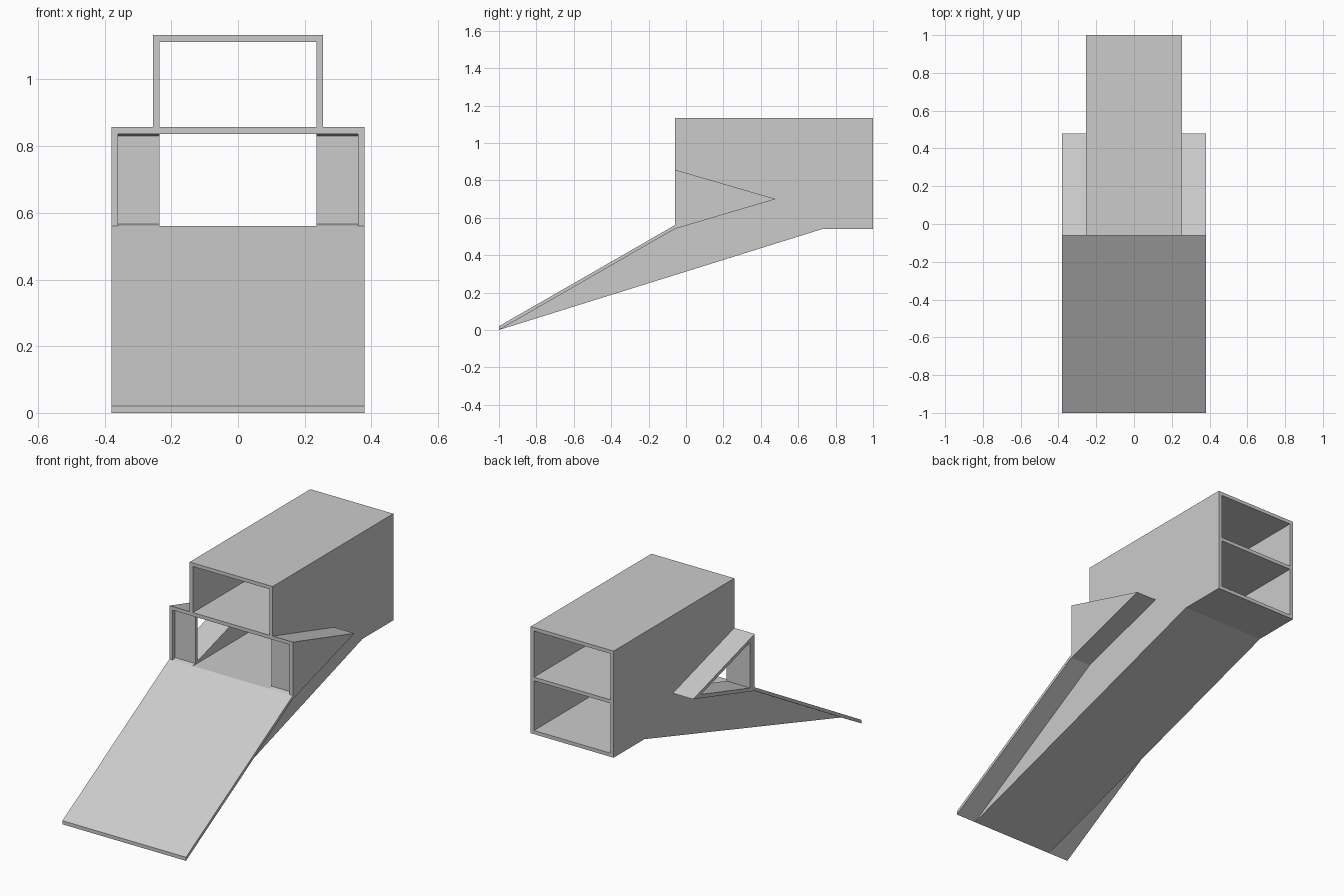
import bpy
import bmesh

cube = bpy.data.objects.get("Cube")
if cube:
    bpy.data.objects.remove(cube, do_unlink=True)

# Single plain material
grey = bpy.data.materials.new("light grey")
grey.use_nodes = True
colour = (0.6, 0.6, 0.6, 1.0)
grey.diffuse_color = colour
for node in grey.node_tree.nodes:
    if node.type == 'BSDF_PRINCIPLED':
        node.inputs["Base Color"].default_value = colour


def prism(name, profile, x0, x1):
    """Extrude a side profile of (y, z) points from x0 to x1."""
    bm = bmesh.new()
    face = bm.faces.new([bm.verts.new((x0, y, z)) for y, z in profile])
    out = bmesh.ops.extrude_face_region(bm, geom=[face])
    moved = [g for g in out["geom"] if isinstance(g, bmesh.types.BMVert)]
    bmesh.ops.translate(bm, verts=moved, vec=(x1 - x0, 0, 0))
    bmesh.ops.recalc_face_normals(bm, faces=bm.faces)
    mesh = bpy.data.meshes.new(name)
    bm.to_mesh(mesh)
    bm.free()
    mesh.materials.append(grey)
    obj = bpy.data.objects.new(name, mesh)
    bpy.context.collection.objects.link(obj)
    return obj


def box(name, x0, x1, y0, y1, z0, z1):
    return prism(name, [(y0, z0), (y1, z0), (y1, z1), (y0, z1)], x0, x1)


# Shared dimensions
T = 0.02                      # panel thickness
FRONT, BACK = -0.06, 1.0      # ends of the upper block
BASE, MID, TOP = 0.54, 0.857, 1.133
HALF, WIDE = 0.255, 0.38      # half widths of block and ramp
TIP, TIP_Z = 0.48, 0.70       # rear point of the side bays
INNER_TIP = 0.41

# Floors and roof of the two-storey block
for name, top in (("lower_floor", BASE + T), ("upper_floor", MID), ("roof", TOP)):
    box(name, T - HALF, HALF - T, FRONT, BACK, top - T, top)

# Wall with a triangular notch opening into the bay
wall = [(FRONT, TOP), (BACK, TOP), (BACK, BASE), (FRONT, BASE),
        (FRONT, BASE + T), (INNER_TIP, TIP_Z), (FRONT, MID - T)]

# Sloping top and bottom panels of a bay
chevron = [(FRONT, MID), (TIP, TIP_Z), (FRONT, BASE),
           (FRONT, BASE + T), (INNER_TIP, TIP_Z), (FRONT, MID - T)]

for side, s in (("left", 1), ("right", -1)):
    prism(side + "_wall", wall, s * (HALF - T), s * HALF)
    prism(side + "_bay_panels", chevron, s * HALF, s * WIDE)
    # Recessed plate across the front of the bay
    box(side + "_bay_front", s * (HALF - T), s * (WIDE - T),
        FRONT + T, FRONT + 2 * T, BASE + T, MID - T)

# Closed outer side on the left, open frame with a post on the right
prism("left_bay_side", [(FRONT, BASE + T), (INNER_TIP, TIP_Z), (FRONT, MID - T)],
      WIDE - T, WIDE)
box("right_bay_post", -WIDE, T - WIDE, FRONT, FRONT + 2 * T, BASE + T, MID - T)

# Front ramp and the wedge beneath the block
prism("ramp", [(-1, 0), (-1, T), (FRONT, BASE + T), (FRONT, BASE)], -WIDE, WIDE)
prism("support_wedge", [(-1, 0), (FRONT, BASE), (0.73, BASE)], -HALF, HALF)
